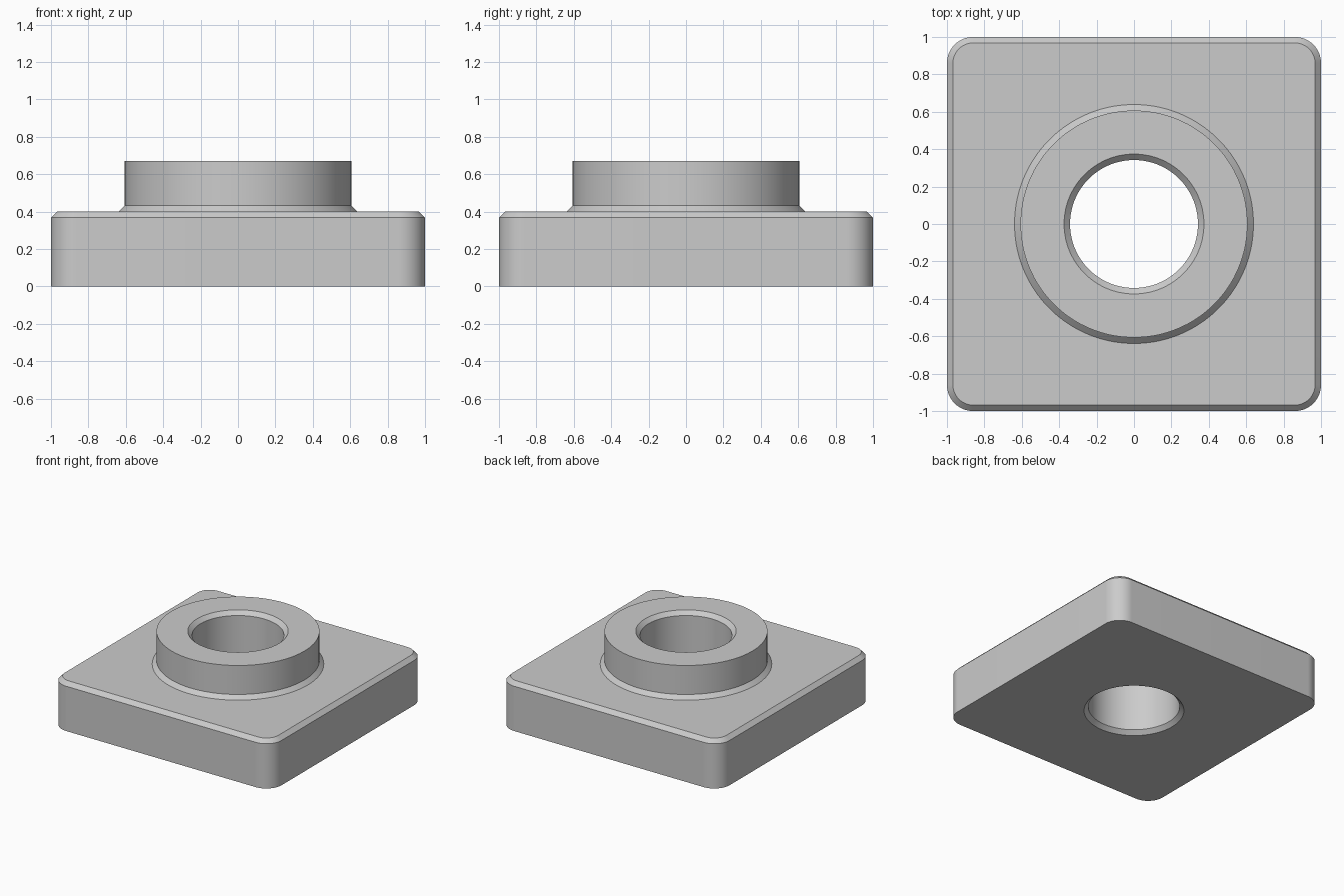
import bpy
import bmesh
from math import cos, sin, pi

if "Cube" in bpy.data.objects:
    bpy.data.objects.remove(bpy.data.objects["Cube"], do_unlink=True)

SEG = 24            # points per quarter turn
CHAMFER = 0.032
CORNER = 0.14       # radius of the plate's vertical corners
HOLE, COLLAR = 0.342, 0.607
PLATE_TOP, COLLAR_TOP = 0.4, 0.67


def circle(bm, radius, z):
    """Ring of vertices, aligned by index with rounded_square."""
    step = pi / 2 / SEG
    return [bm.verts.new((radius * cos((i + 0.5) * step), radius * sin((i + 0.5) * step), z))
            for i in range(4 * SEG)]


def rounded_square(bm, half, radius, z):
    """Square ring with a rounded corner in each quadrant."""
    ring = []
    centre = half - radius
    for quarter in range(4):
        mid = quarter * pi / 2 + pi / 4
        sx = 1 if cos(mid) > 0 else -1
        sy = 1 if sin(mid) > 0 else -1
        for i in range(SEG):
            a = pi / 2 * (quarter + i / (SEG - 1))
            ring.append(bm.verts.new((sx * centre + radius * cos(a),
                                      sy * centre + radius * sin(a), z)))
    return ring


bm = bmesh.new()
rings = [
    # Through hole, chamfered at both ends
    circle(bm, HOLE + CHAMFER, 0),
    circle(bm, HOLE, CHAMFER),
    circle(bm, HOLE, COLLAR_TOP - CHAMFER),
    circle(bm, HOLE + CHAMFER, COLLAR_TOP),
    # Collar with a sloped foot
    circle(bm, COLLAR, COLLAR_TOP),
    circle(bm, COLLAR, PLATE_TOP + CHAMFER),
    circle(bm, COLLAR + CHAMFER, PLATE_TOP),
    # Square plate with a chamfered top rim
    rounded_square(bm, 1 - CHAMFER, CORNER - CHAMFER, PLATE_TOP),
    rounded_square(bm, 1, CORNER, PLATE_TOP - CHAMFER),
    rounded_square(bm, 1, CORNER, 0),
]
# Skin neighbouring rings; the last joins the first across the underside
for a, b in zip(rings, rings[1:] + rings[:1]):
    for i in range(4 * SEG):
        j = (i + 1) % (4 * SEG)
        bm.faces.new((a[i], a[j], b[j], b[i]))
bmesh.ops.recalc_face_normals(bm, faces=bm.faces)

mesh = bpy.data.meshes.new("flanged_bushing")
bm.to_mesh(mesh)
bm.free()

# Plain grey
grey = bpy.data.materials.new("plain_grey")
grey.use_nodes = True
colour = (0.6, 0.6, 0.6, 1)
grey.diffuse_color = colour
grey.node_tree.nodes["Principled BSDF"].inputs["Base Color"].default_value = colour
mesh.materials.append(grey)

part = bpy.data.objects.new("flanged_bushing", mesh)
bpy.context.collection.objects.link(part)
bpy.ops.object.select_all(action="DESELECT")
part.select_set(True)
bpy.context.view_layer.objects.active = part
bpy.ops.object.shade_smooth_by_angle(angle=pi / 6)
